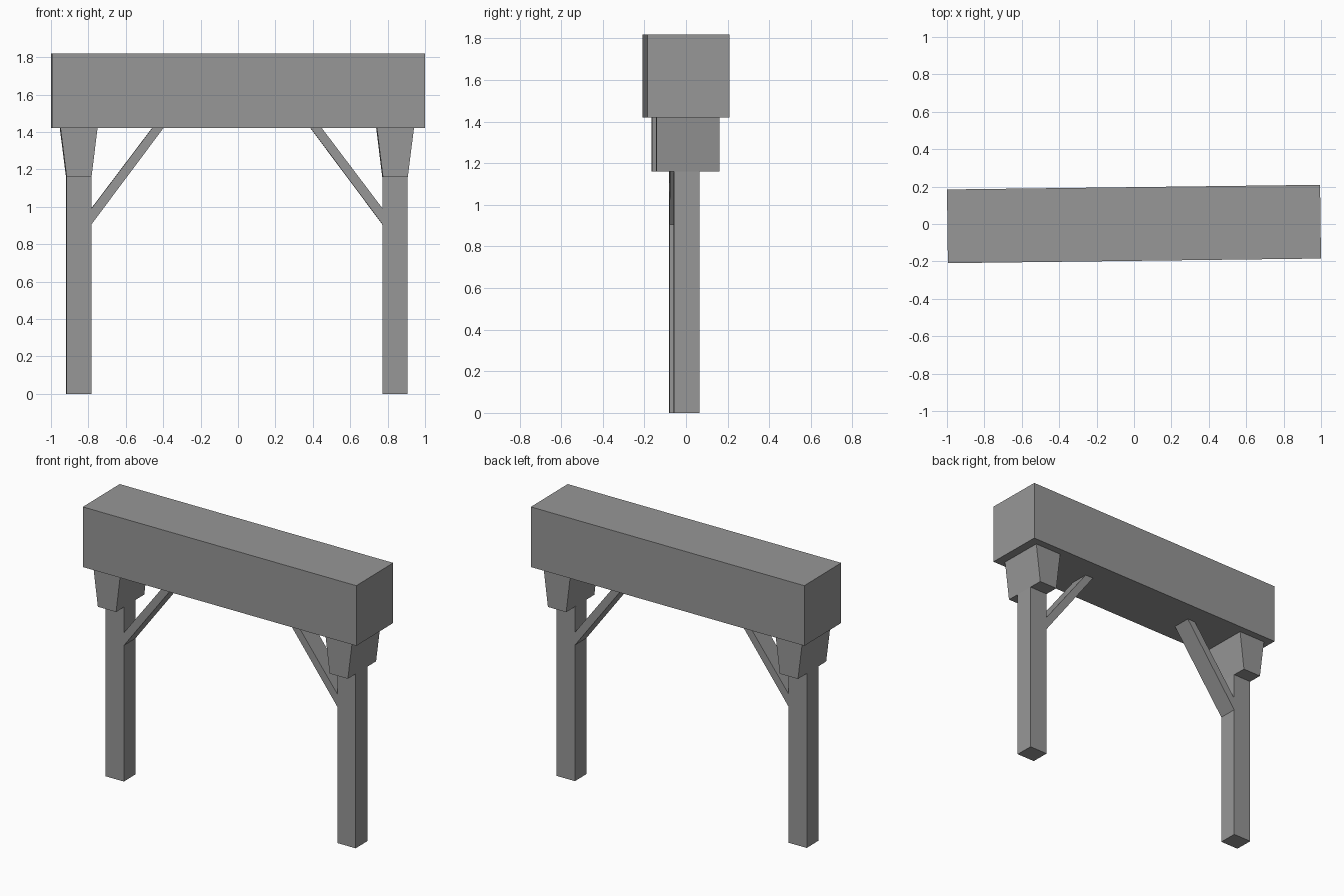
import bpy
import bmesh
from mathutils import Matrix

cube = bpy.data.objects.get("Cube")
if cube:
    bpy.data.objects.remove(cube, do_unlink=True)

YAW = Matrix.Rotation(0.0125, 4, 'Z')  # the whole frame stands slightly turned

grey = bpy.data.materials.new("plain grey")
grey.use_nodes = True
colour = (0.31, 0.31, 0.31, 1)
grey.diffuse_color = colour
grey.node_tree.nodes["Principled BSDF"].inputs["Base Color"].default_value = colour


def prism(name, profile, depth, shift=(0, 0), mirror=1):
    """Extrude an x-z outline along y, centred on the given x, y shift."""
    bm = bmesh.new()
    face = bm.faces.new([bm.verts.new((mirror * x, -depth / 2, z)) for x, z in profile])
    new = bmesh.ops.extrude_face_region(bm, geom=[face])["geom"]
    bmesh.ops.translate(bm, vec=(0, depth, 0),
                        verts=[v for v in new if isinstance(v, bmesh.types.BMVert)])
    bmesh.ops.recalc_face_normals(bm, faces=bm.faces)
    bm.transform(Matrix.Translation((shift[0], shift[1], 0)) @ YAW)
    mesh = bpy.data.meshes.new(name)
    bm.to_mesh(mesh)
    bm.free()
    mesh.materials.append(grey)
    obj = bpy.data.objects.new(name, mesh)
    bpy.context.collection.objects.link(obj)


BASE, TOP, CAP = 1.42, 1.82, 1.16
INNER, OUTER = 0.779, 0.912

# Heavy top beam
prism("beam", [(-0.9975, BASE), (0.9975, BASE), (0.9975, TOP), (-0.9975, TOP)], 0.394)

# Posts, flared capitals and diagonal braces on both sides
for side, sign in (("left", 1), ("right", -1)):
    prism(side + "_post", [(INNER, 0), (OUTER, 0), (OUTER, CAP), (INNER, CAP)],
          0.124, (-0.006, -0.0075), sign)
    prism(side + "_capital", [(INNER, CAP), (OUTER, CAP), (0.945, BASE), (0.747, BASE)],
          0.302, (-0.006, -0.0025), sign)
    prism(side + "_brace", [(INNER, 0.905), (INNER, 0.99), (0.454, BASE), (0.394, BASE)],
          0.124, (-0.006, -0.0075), sign)
